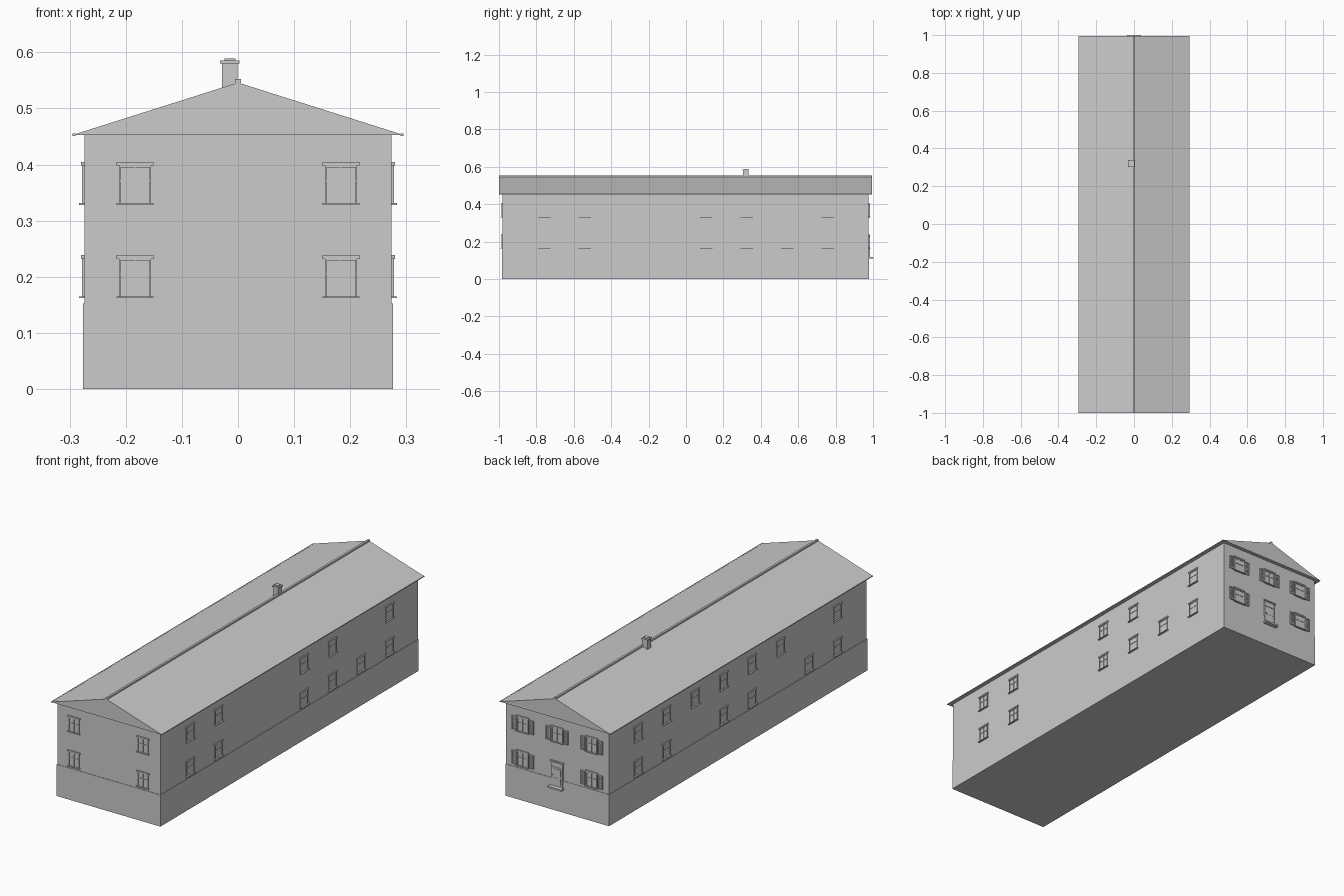
import bpy, bmesh, math
from mathutils import Matrix, Vector

cube = bpy.data.objects.get("Cube")
if cube:
    bpy.data.objects.remove(cube, do_unlink=True)

grey = bpy.data.materials.new("plain grey")
grey.use_nodes = True
COLOUR = (0.6, 0.6, 0.6, 1)
grey.diffuse_color = COLOUR
grey.node_tree.nodes["Principled BSDF"].inputs["Base Color"].default_value = COLOUR


def add_object(name, mesh, location=(0, 0, 0), angle=0):
    ob = bpy.data.objects.new(name, mesh)
    ob.location = location
    ob.rotation_euler.z = math.radians(angle)
    bpy.context.collection.objects.link(ob)
    return ob


def box(bm, x, y, z):
    """Box from (low, high) pairs."""
    lo, hi = Vector((x[0], y[0], z[0])), Vector((x[1], y[1], z[1]))
    m = Matrix.Translation((lo + hi) / 2) @ Matrix.Diagonal((*(hi - lo), 1))
    bmesh.ops.create_cube(bm, size=1, matrix=m)


def box_mesh(name, boxes):
    bm = bmesh.new()
    for b in boxes:
        box(bm, *b)
    mesh = bpy.data.meshes.new(name)
    bm.to_mesh(mesh)
    bm.free()
    mesh.materials.append(grey)
    return mesh


def prism(name, profile, y0, y1):
    """Extrude an (x, z) profile along y."""
    bm = bmesh.new()
    face = bm.faces.new([bm.verts.new((x, y0, z)) for x, z in profile])
    out = bmesh.ops.extrude_face_region(bm, geom=[face])
    moved = [v for v in out["geom"] if isinstance(v, bmesh.types.BMVert)]
    bmesh.ops.translate(bm, verts=moved, vec=(0, y1 - y0, 0))
    bmesh.ops.recalc_face_normals(bm, faces=bm.faces)
    mesh = bpy.data.meshes.new(name)
    bm.to_mesh(mesh)
    bm.free()
    mesh.materials.append(grey)
    return add_object(name, mesh)


WALL_X, FRONT, BACK = 0.274, -0.982, 0.977
EAVE_X, EAVE_Z, RIDGE_Z = 0.294, 0.453, 0.546
ROOF_FRONT, ROOF_BACK = -1.0, 0.995
LIP = 0.002

# Walls, plinth and roof
add_object("walls", box_mesh("walls", [((-WALL_X, WALL_X), (FRONT, BACK), (0.15, EAVE_Z))]))
add_object("plinth", box_mesh("plinth", [
    ((-WALL_X - LIP, WALL_X + LIP), (FRONT - LIP, BACK + LIP), (0, 0.152))]))
prism("roof", [(-EAVE_X, EAVE_Z), (EAVE_X, EAVE_Z), (0, RIDGE_Z)], ROOF_FRONT, ROOF_BACK)
add_object("ridge_cap", box_mesh("ridge_cap", [
    ((-0.005, 0.005), (ROOF_FRONT, ROOF_BACK), (0.54, 0.552))]))
for side, s in (("left", 1), ("right", -1)):
    edge = sorted((s * 0.29, s * 0.295))
    add_object("eave_edge_" + side, box_mesh("eave_edge", [
        (edge, (ROOF_FRONT, ROOF_BACK), (0.451, 0.455))]))

# Chimney with a stepped cap
CX, CY = -0.0145, 0.32


def around(r):
    return (CX - r, CX + r), (CY - r, CY + r)


add_object("chimney", box_mesh("chimney", [
    (*around(0.014), (0.53, 0.581)),
    (*around(0.0175), (0.580, 0.585)),
    (*around(0.010), (0.584, 0.589))]))


# Window: front looks along -y, base at z = 0
def uprights(inner, outer, depth, z):
    return [((-outer, -inner), (-depth, 0), z), ((inner, outer), (-depth, 0), z)]


window = box_mesh("window", [
    ((-0.033, 0.033), (-0.009, 0), (0, 0.003)),           # sill
    ((-0.033, 0.033), (-0.006, 0), (0.070, 0.0765)),      # lintel
    ((-0.026, 0.026), (-0.001, 0), (0.003, 0.070)),       # panes
    ((-0.001, 0.001), (-0.003, 0), (0.003, 0.070)),       # mullion
    ((-0.026, 0.026), (-0.003, 0), (0.042, 0.044)),       # cross bar
    ((-0.028, 0.028), (-0.004, 0), (0.067, 0.070)),       # frame head
] + uprights(0.0255, 0.0285, 0.004, (0.003, 0.070)))

# Louvred shutter pair
slats = []
for i in range(9):
    z = 0.009 + i * 0.006
    slats += uprights(0.036, 0.054, 0.004, (z, z + 0.004))
shutters = box_mesh("shutters", slats
                    + uprights(0.034, 0.058, 0.002, (0.004, 0.069))
                    + uprights(0.034, 0.037, 0.006, (0.004, 0.069))
                    + uprights(0.055, 0.058, 0.006, (0.004, 0.069))
                    + uprights(0.034, 0.058, 0.006, (0.004, 0.008))
                    + uprights(0.034, 0.058, 0.006, (0.065, 0.069)))

LEVELS = {"lower": 0.162, "upper": 0.328}
STEP = 0.2165


def bay(i):
    return (i - 3.5) * STEP


# Long sides: occupied bays counted from the front
left_bays = {"lower": (0, 1, 4, 5, 6, 7), "upper": (0, 1, 4, 5, 7)}
right_bays = {"lower": (0, 1, 3, 4, 6, 7), "upper": (0, 2, 3, 4, 5, 6, 7)}
for level, z in LEVELS.items():
    for i in left_bays[level]:
        add_object(f"left_window_{level}", window, (WALL_X, bay(i), z), 90)
    for i in right_bays[level]:
        add_object(f"right_window_{level}", window, (-WALL_X, bay(i), z), -90)

    # Gable ends
    for x in (-0.1835, 0.1835):
        add_object(f"front_window_{level}", window, (x, FRONT, z))
    for x in (-0.1835, 0.1835) if level == "lower" else (-0.1835, 0, 0.1835):
        add_object(f"back_window_{level}", window, (x, BACK, z), 180)
        add_object(f"back_shutters_{level}", shutters, (x, BACK, z), 180)

# Back door with frame, panels, handle and step
door = box_mesh("back_door", [
    ((-0.027, 0.027), (-0.003, 0), (0, 0.115)),           # leaf
    ((-0.035, 0.035), (-0.008, 0), (0.114, 0.120)),       # lintel
    ((-0.027, 0.027), (-0.005, 0), (0.088, 0.091)),       # transom
    ((-0.020, 0.020), (-0.004, 0), (0.008, 0.040)),       # lower panel
    ((-0.020, 0.020), (-0.004, 0), (0.048, 0.082)),       # upper panel
    ((-0.024, -0.021), (-0.008, 0), (0.050, 0.053)),      # handle
] + uprights(0.026, 0.031, 0.006, (0, 0.115)))
add_object("back_door", door, (0, BACK, 0.118), 180)
add_object("door_step", box_mesh("door_step", [
    ((-0.036, 0.036), (BACK, 1.0), (0.110, 0.118))]))
